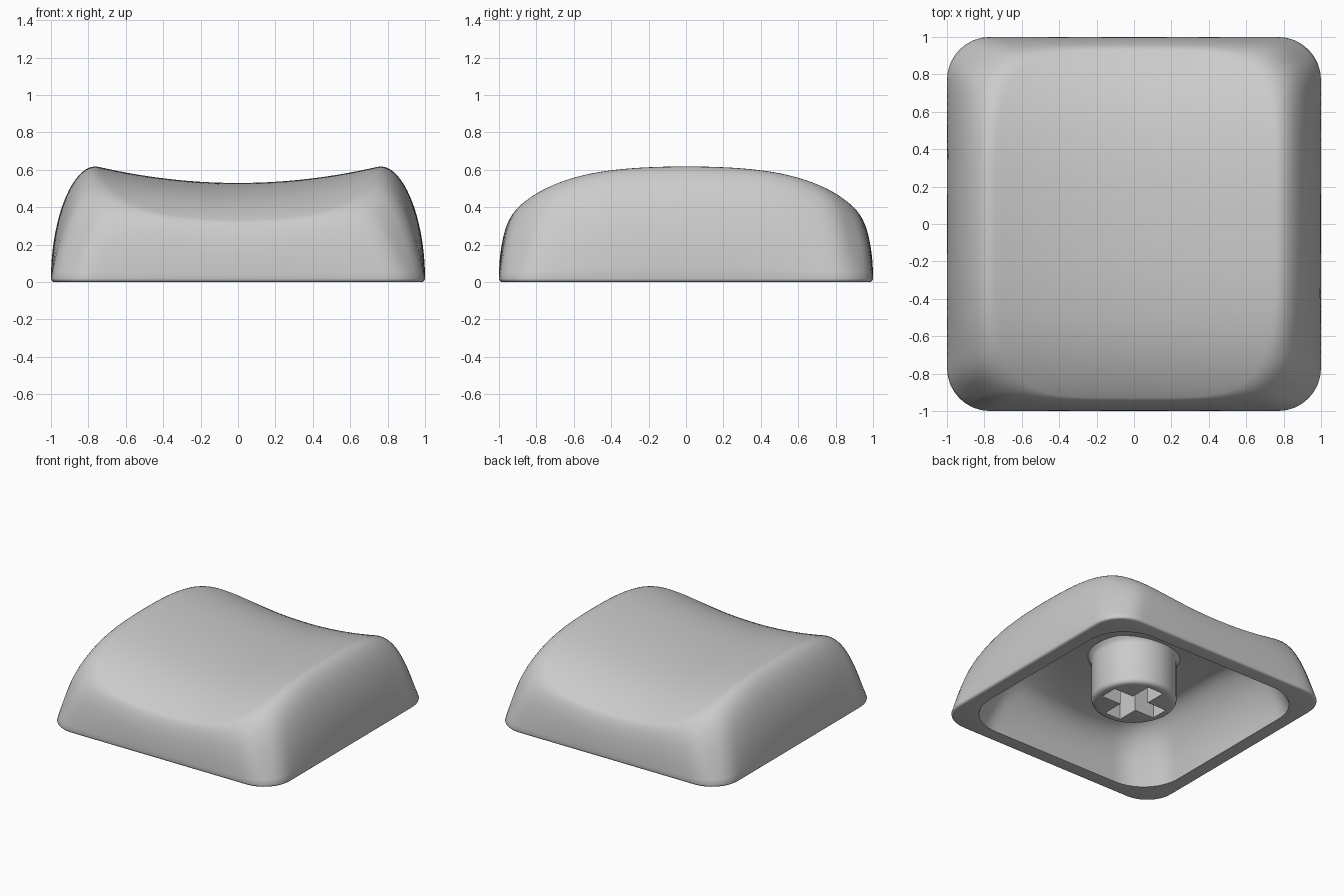
import bpy
import bmesh
from math import cos, sin, pi, sqrt
from mathutils import Vector

if "Cube" in bpy.data.objects:
    bpy.data.objects.remove(bpy.data.objects["Cube"], do_unlink=True)

SEG = 192

grey = bpy.data.materials.new("light_grey_plastic")
grey.use_nodes = True
colour = (0.6, 0.6, 0.6, 1)
grey.diffuse_color = colour
grey.node_tree.nodes["Principled BSDF"].inputs["Base Color"].default_value = colour


def dish(x, y):
    """Height of the top: hollow across x, domed along y."""
    return 0.53 + 0.155 * x**2 - 0.1 * y**2 - 0.15 * y**4


def rounded_square(a, half, r):
    """Point of a rounded square in direction a."""
    c, s = cos(a), sin(a)
    k = half / max(abs(c), abs(s))
    core = half - r
    if min(abs(c), abs(s)) * k > core:
        dot = (abs(c) + abs(s)) * core
        k = dot + sqrt(max(0, dot**2 - 2 * core**2 + r**2))
    return Vector((c * k, s * k, 0))


def rim_point(a, rx, ry, drop):
    """Point of the barrel-shaped rim where the wall meets the dish."""
    n = 4.5
    k = (abs(cos(a))**n + abs(sin(a))**n) ** (-1 / n)
    x, y = cos(a) * k * rx, sin(a) * k * ry
    return Vector((x, y, dish(x, y) - drop))


def wall(foot, rim, drop, t):
    """Curve from the foot into the dish, upright mid-side and leaning at corners."""
    ax, ay = abs(foot.x), abs(foot.y)
    lean = 0.32 * (min(ax, ay) / max(ax, ay)) ** 2
    up = foot + (rim - foot) * lean
    up.z = foot.z + (rim.z - foot.z) * 0.57
    q = rim + (foot - rim) * 0.5
    step = rim + (foot - rim) * 0.02
    slope = (dish(step.x, step.y) - drop - rim.z) / 0.02
    q.z = rim.z + slope * 0.5
    u = 1 - t
    return foot * u**3 + up * 3 * u * u * t + q * 3 * u * t * t + rim * t**3


def loft(name, rings):
    """Skin closed rings in order, with a fan at both ends."""
    bm = bmesh.new()
    loops = [[bm.verts.new(p) for p in ring] for ring in rings]
    for a, b in zip(loops, loops[1:]):
        n = len(a)
        for i in range(n):
            j = (i + 1) % n
            bm.faces.new((a[i], a[j], b[j], b[i]))
    for end in (loops[0], loops[-1]):
        mid = sum((v.co for v in end), Vector()) / len(end)
        hub = bm.verts.new(mid)
        for i, v in enumerate(end):
            bm.faces.new((v, end[(i + 1) % len(end)], hub))
    bmesh.ops.recalc_face_normals(bm, faces=bm.faces)
    mesh = bpy.data.meshes.new(name)
    bm.to_mesh(mesh)
    bm.free()
    mesh.materials.append(grey)
    obj = bpy.data.objects.new(name, mesh)
    bpy.context.collection.objects.link(obj)
    return obj


def activate(obj):
    bpy.ops.object.select_all(action="DESELECT")
    obj.select_set(True)
    bpy.context.view_layer.objects.active = obj


def smooth(obj, angle):
    activate(obj)
    bpy.ops.object.shade_smooth_by_angle(angle=angle)


def surface_rings(rim, drop, foot, steps):
    """Rings from the centre of a dished face out to the rim and down its wall."""
    rings = []
    for k in range(1, steps):
        ring = []
        for a in angles:
            p = rim(a) * (k / steps)
            p.z = dish(p.x, p.y) - drop
            ring.append(p)
        rings.append(ring)
    for k in range(steps + 1):
        t = 1 - k / steps
        rings.append([wall(foot(a), rim(a), drop, t) for a in angles])
    return rings


angles = [2 * pi * i / SEG for i in range(SEG)]

# Keycap shell: outer skin, softened lower lip, hollow inside
outer = surface_rings(lambda a: rim_point(a, 0.745, 0.93, 0), 0,
                      lambda a: rounded_square(a, 1, 0.23) + Vector((0, 0, 0.018)), 20)
lip = []
for k in range(1, 4):
    b = k / 3 * pi / 2
    inset = 0.018 * (1 - cos(b))
    lip.append([rounded_square(a, 1 - inset, 0.23 - inset)
                + Vector((0, 0, 0.018 * (1 - sin(b)))) for a in angles])
inner = surface_rings(lambda a: rim_point(a, 0.58, 0.7, 0.11), 0.11,
                      lambda a: rounded_square(a, 0.885, 0.32), 16)
shell = loft("keycap_shell", outer + lip + inner[::-1])
smooth(shell, 0.7)

# Stem: turned post with a rounded end and a slightly flared root
profile = [(0.27, 0.05), (0.285, 0.053), (0.298, 0.062), (0.306, 0.08),
           (0.306, 0.38), (0.31, 0.4), (0.322, 0.415), (0.335, 0.43)]
stem = loft("stem", [[Vector((r * cos(a), r * sin(a), z)) for a in angles[::3]]
                     for r, z in profile])

# Cross-shaped socket cut into the stem
for size in ((0.48, 0.14, 0.7), (0.14, 0.48, 0.7)):
    bpy.ops.mesh.primitive_cube_add(size=1, location=(0, 0, 0.05))
    cutter = bpy.context.object
    cutter.name = "socket_cutter"
    cutter.scale = size
    cutter.hide_render = True
    cutter.data.materials.append(grey)
    cut = stem.modifiers.new("socket", "BOOLEAN")
    cut.operation = "DIFFERENCE"
    cut.solver = "EXACT"
    cut.object = cutter
    activate(stem)
    bpy.ops.object.modifier_apply(modifier=cut.name)
    bpy.data.objects.remove(cutter, do_unlink=True)
smooth(stem, 0.6)
